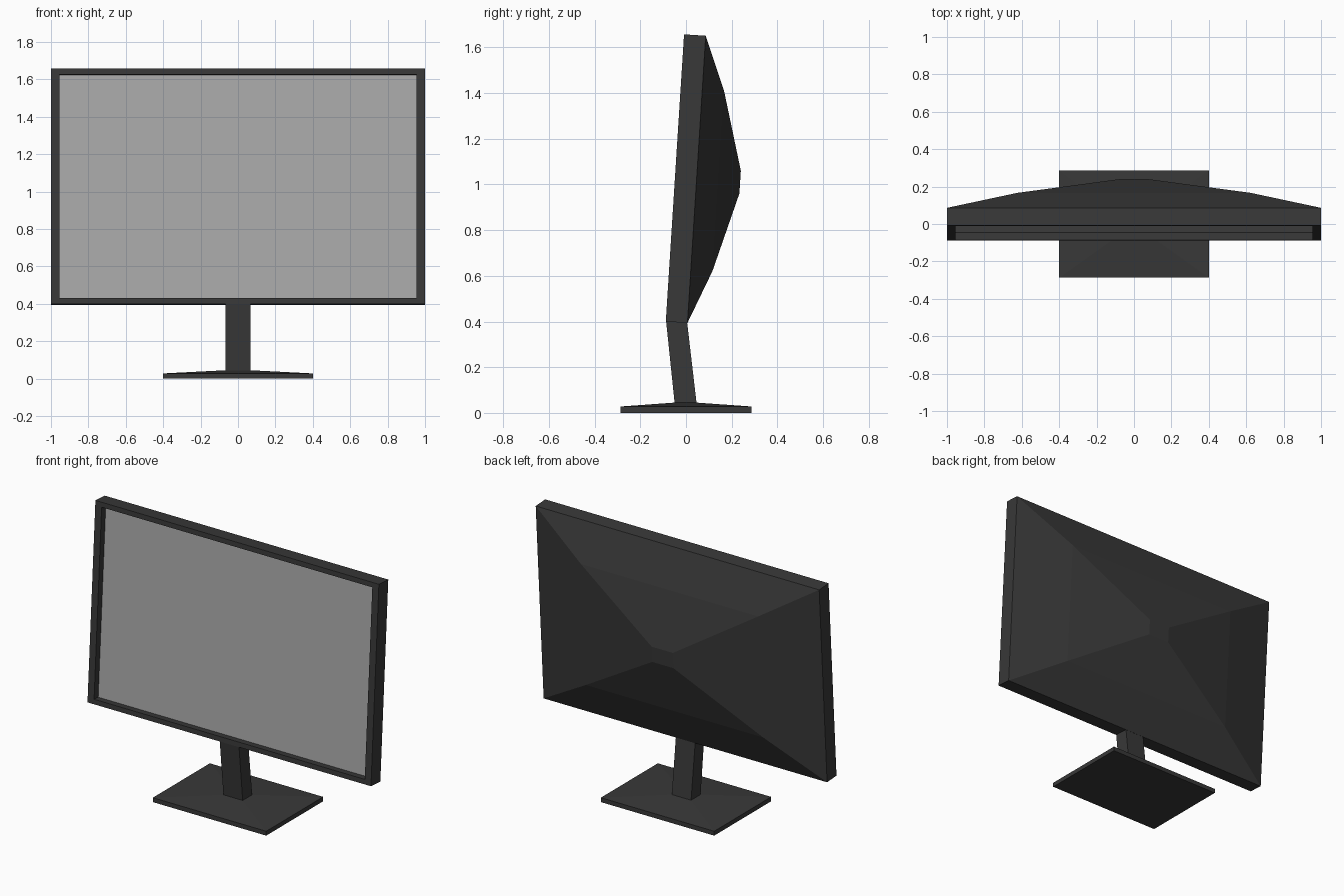
import bpy, bmesh, math
from mathutils import Matrix, Vector

if "Cube" in bpy.data.objects:
    bpy.data.objects.remove(bpy.data.objects["Cube"])


def material(name, grey):
    mat = bpy.data.materials.new(name)
    mat.diffuse_color = (grey, grey, grey, 1)
    mat.use_nodes = True
    mat.node_tree.nodes["Principled BSDF"].inputs["Base Color"].default_value = mat.diffuse_color
    return mat


def loft(name, rings, mat, cap_start=True, matrix=Matrix()):
    """Skin a list of four-cornered rings into one flat-shaded object."""
    bm = bmesh.new()
    loops = [[bm.verts.new(matrix @ Vector(p)) for p in ring] for ring in rings]
    for a, b in zip(loops, loops[1:]):
        for i in range(4):
            j = (i + 1) % 4
            bm.faces.new((a[i], a[j], b[j], b[i]))
    bm.faces.new(loops[-1])
    if cap_start and len(loops) > 1:
        bm.faces.new(loops[0][::-1])
    mesh = bpy.data.meshes.new(name)
    bm.to_mesh(mesh)
    bm.free()
    mesh.materials.append(mat)
    obj = bpy.data.objects.new(name, mesh)
    bpy.context.collection.objects.link(obj)
    return obj


def upright(hx, hz, y):
    # rectangle facing -y, wound so lofting towards +y gives outward normals
    return [(-hx, y, hz), (-hx, y, -hz), (hx, y, -hz), (hx, y, hz)][::-1]


def level(hx, y0, y1, z):
    # horizontal rectangle facing +z
    return [(-hx, y0, z), (hx, y0, z), (hx, y1, z), (-hx, y1, z)]


dark = material("dark_plastic", 0.04)
grey = material("screen_grey", 0.4)

# The display leans back slightly
tilt = Matrix.Translation((0, -0.0485, 1.0285)) @ Matrix.Rotation(-math.radians(3.64), 4, 'X')

# Housing: recess wall, bezel, rim, then the two-step pyramid back
loft("housing",
     [upright(0.955, 0.599, 0.042), upright(0.955, 0.599, 0), upright(1, 0.63, 0),
      upright(1, 0.63, 0.095), upright(0.625, 0.396, 0.19), upright(0.075, 0.05, 0.286)],
     dark, cap_start=False, matrix=tilt)

# Screen panel at the bottom of the recess
loft("screen", [upright(0.955, 0.599, 0.042)[::-1]], grey, matrix=tilt)

# Base plate rising gently to the neck, and the neck leaning forward
loft("stand",
     [level(0.4, -0.287, 0.287, 0), level(0.4, -0.287, 0.287, 0.028),
      level(0.068, -0.05, 0.046, 0.045),
      [(-0.068, -0.087, 0.401), (0.068, -0.087, 0.401),
       (0.068, 0.005, 0.396), (-0.068, 0.005, 0.396)]],
     dark)

# Make the closed stand and shell face outwards consistently
for name in ("stand",):
    mesh = bpy.data.objects[name].data
    bm = bmesh.new()
    bm.from_mesh(mesh)
    bmesh.ops.recalc_face_normals(bm, faces=bm.faces)
    bm.to_mesh(mesh)
    bm.free()
